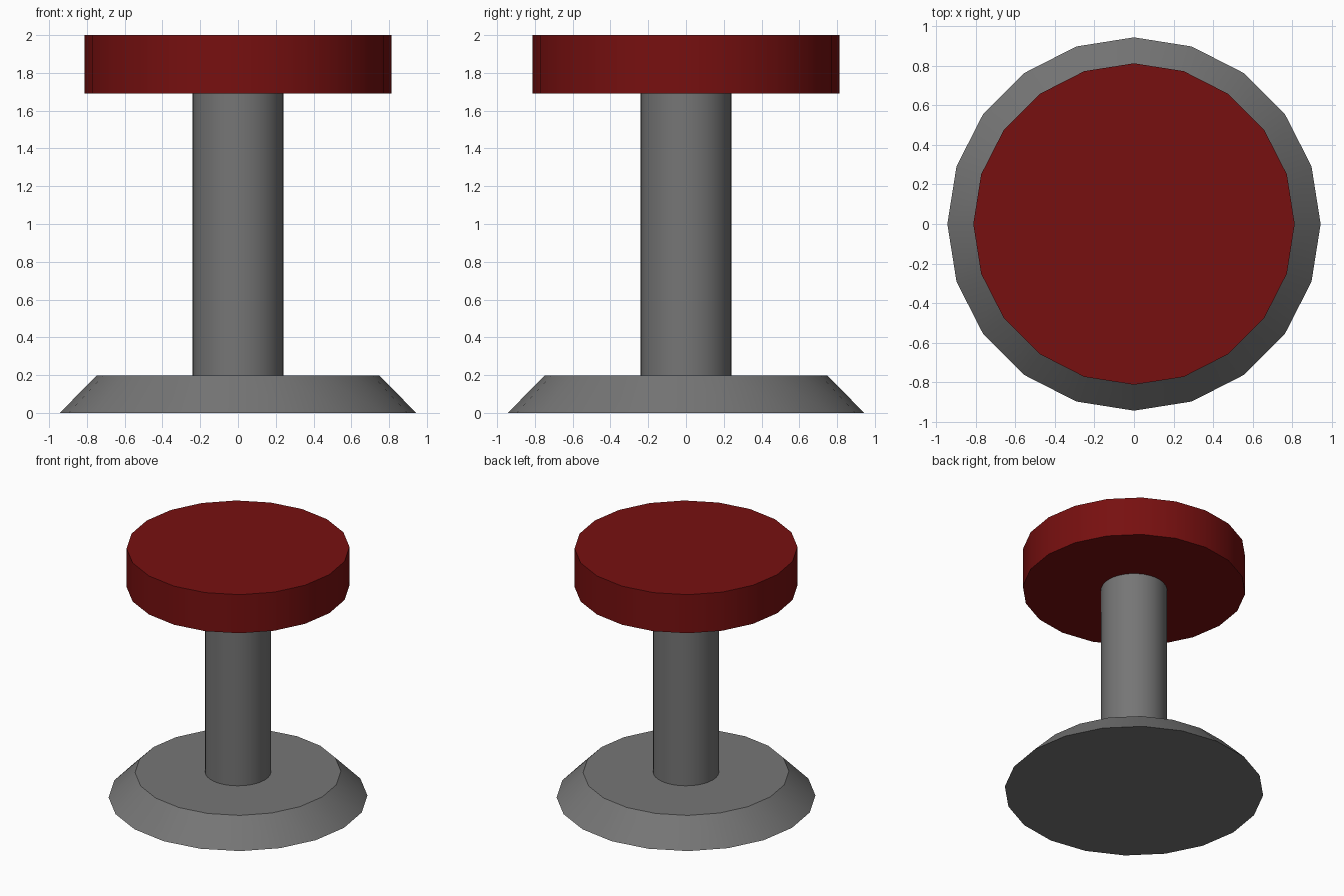
import bpy
from math import radians

if "Cube" in bpy.data.objects:
    bpy.data.objects.remove(bpy.data.objects["Cube"])


def material(name, rgb):
    mat = bpy.data.materials.new(name)
    mat.diffuse_color = (*rgb, 1)
    mat.use_nodes = True
    mat.node_tree.nodes["Principled BSDF"].inputs["Base Color"].default_value = mat.diffuse_color
    return mat


def round_part(name, r_bottom, r_top, z0, z1, mat, sides=20):
    """Upright disc, post or tapered ring between two heights."""
    bpy.ops.mesh.primitive_cone_add(vertices=sides, radius1=r_bottom, radius2=r_top,
                                    depth=z1 - z0, location=(0, 0, (z0 + z1) / 2))
    part = bpy.context.object
    part.name = name
    part.data.materials.append(mat)
    bpy.ops.object.shade_smooth_by_angle(angle=radians(30))


metal = material("dark_metal", (0.18, 0.18, 0.18))
red = material("red_cushion", (0.185, 0.005, 0.005))

# Flared foot
round_part("base", 0.943, 0.75, 0.0, 0.197, metal)

# Central post, sunk slightly into foot and seat
round_part("post", 0.24, 0.24, 0.19, 1.70, metal, sides=32)

# Red seat disc
round_part("seat", 0.812, 0.812, 1.69, 2.0, red)
